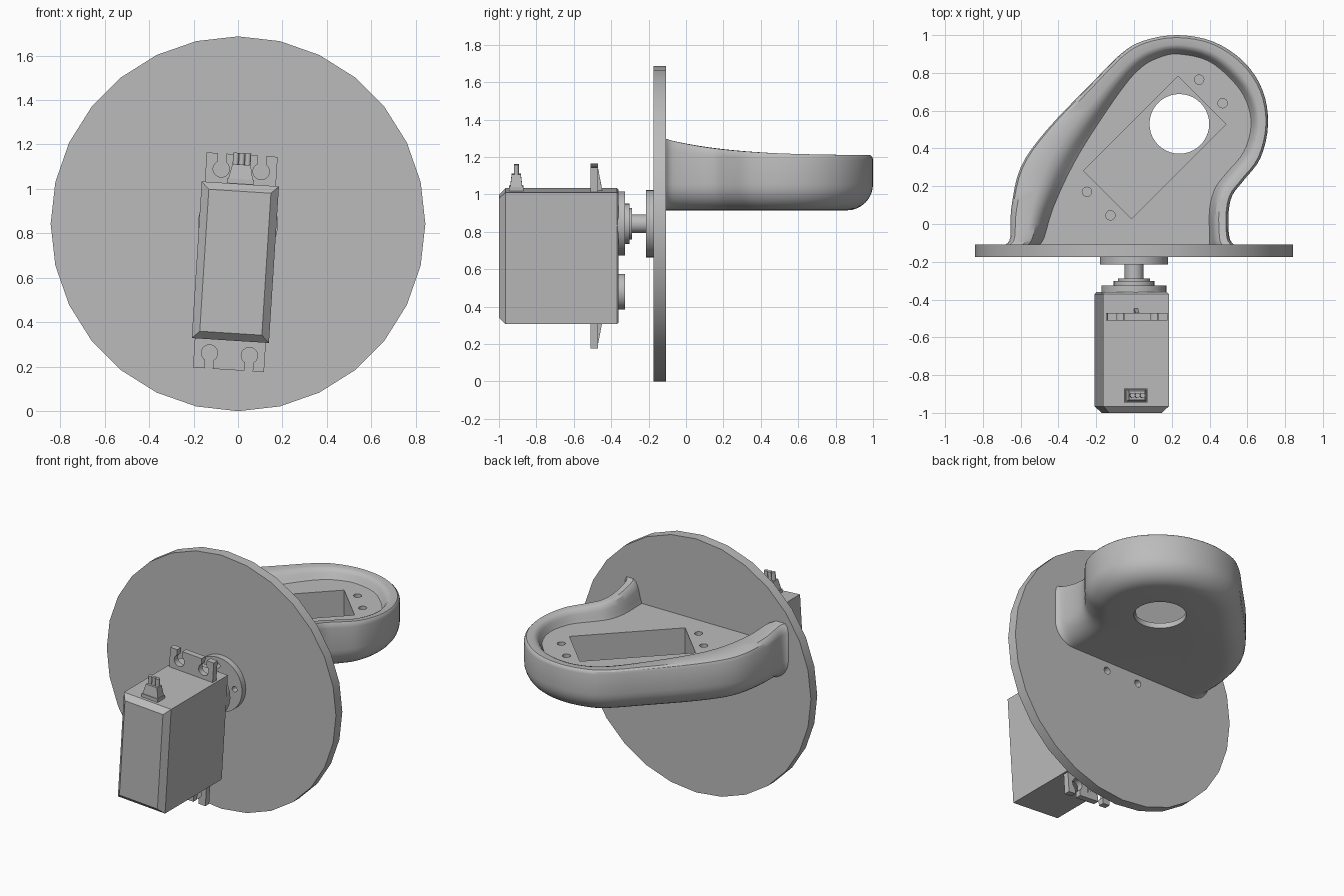
import bpy, bmesh, math
from mathutils import Matrix, Vector

cube = bpy.data.objects.get("Cube")
if cube:
    bpy.data.objects.remove(cube)

grey = bpy.data.materials.new("plain grey")
grey.use_nodes = True
grey.diffuse_color = (0.5, 0.5, 0.5, 1)
grey.node_tree.nodes["Principled BSDF"].inputs["Base Color"].default_value = (0.5, 0.5, 0.5, 1)

WORLD = Matrix.Identity(4)
# Motor frame: slightly tilted in the front plane
MOTOR = Matrix.Translation((-0.012, 0, 0.67)) @ Matrix.Rotation(math.radians(3.65), 4, 'Y')


def finish(name, bm, frame=WORLD):
    bmesh.ops.recalc_face_normals(bm, faces=bm.faces)
    mesh = bpy.data.meshes.new(name)
    bm.to_mesh(mesh)
    bm.free()
    mesh.materials.append(grey)
    obj = bpy.data.objects.new(name, mesh)
    bpy.context.collection.objects.link(obj)
    obj.matrix_world = frame
    return obj


def cylinder(name, centre, radius, start, end, axis='Y', sides=32, frame=WORLD):
    """Cylinder along y (centre is x, z) or along z (centre is x, y)."""
    bm = bmesh.new()
    mid = (start + end) / 2
    if axis == 'Y':
        place = Matrix.Translation((centre[0], mid, centre[1])) @ Matrix.Rotation(math.pi / 2, 4, 'X')
    else:
        place = Matrix.Translation((centre[0], centre[1], mid))
    bmesh.ops.create_cone(bm, cap_ends=True, segments=sides, radius1=radius, radius2=radius,
                          depth=abs(end - start), matrix=place)
    return finish(name, bm, frame)


def box(name, low, high, frame=WORLD, taper=1):
    """Box between two corners; taper shrinks its top."""
    low, high = Vector(low), Vector(high)
    bm = bmesh.new()
    bmesh.ops.create_cube(bm, size=1)
    for v in bm.verts:
        if v.co.z > 0:
            v.co.x *= taper
            v.co.y *= taper
        v.co = (low + high) / 2 + v.co * (high - low)
    return finish(name, bm, frame)


def loft(bm, rings, closed):
    loops = [[bm.verts.new(p) for p in ring] for ring in rings]
    count = len(loops[0])
    for a, b in zip(loops, loops[1:]):
        for i in range(count if closed else count - 1):
            j = (i + 1) % count
            bm.faces.new((a[i], a[j], b[j], b[i]))
    bm.faces.new(loops[0])
    bm.faces.new(loops[-1])
    return loops


def cut(obj, cutters):
    bpy.context.view_layer.update()
    bpy.context.view_layer.objects.active = obj
    for cutter in cutters:
        cutter.hide_render = True
        mod = obj.modifiers.new("cut", 'BOOLEAN')
        mod.operation = 'DIFFERENCE'
        mod.object = cutter
        bpy.ops.object.modifier_apply(modifier=mod.name)
        bpy.data.objects.remove(cutter)


# Large round plate with two visible bolt holes
AXIS = (0, 0.843)
disc = cylinder("round_plate", AXIS, 0.843, -0.175, -0.108, sides=28)
cut(disc, [cylinder("bolt_cutter", (x, 0.855), 0.024, -0.3, 0, sides=16) for x in (-0.12, 0.12)])

# Bracket outline: outer edge and matching inner floor edge, from left of the plate round to the right
EDGE = [
    (-.68, -.11, -.5, -.11), (-.655, -.07, -.475, -.07), (-.65, .08, -.43, .08),
    (-.6, .3, -.34, .28), (-.46, .5, -.23, .47), (-.22, .75, -.06, .72),
    (-.07, .9, .04, .83), (.05, .97, .13, .88), (.23, 1, .23, .9),
    (.42, .965, .39, .865), (.58, .86, .52, .76), (.68, .71, .595, .65),
    (.71, .53, .62, .52), (.67, .35, .58, .38), (.58, .23, .49, .27),
    (.52, .15, .43, .19), (.5, .05, .4, .08), (.505, -.07, .4, -.07), (.53, -.11, .4, -.11)]


def smooth_path(points, steps):
    pts = [Vector(p) for p in points]
    pts = [pts[0]] + pts + [pts[-1]]
    out = []
    for a, b, c, d in zip(pts, pts[1:], pts[2:], pts[3:]):
        for k in range(steps):
            t = k / steps
            out.append(b + (c - a) * (t / 2) + (a * 2 - b * 5 + c * 4 - d) * (t * t / 2)
                       + (b * 3 - a - c * 3 + d) * (t ** 3 / 2))
    return out + [pts[-1]]


path = smooth_path(EDGE, 4)
outer = [Vector(p[:2]) for p in path]
inner = [Vector(p[2:]) for p in path]
inward = []
for i, p in enumerate(outer):
    step = outer[min(i + 1, len(outer) - 1)] - outer[max(i - 1, 0)]
    n = Vector((step.y, -step.x)).normalized()
    inward.append(n if p.y > 0 else Vector((-math.copysign(1, p.x), 0)))

BASE, FLOOR, ROUND = 0.915, 1.15, 0.14


def rim_height(y):
    return 1.208 + 0.09 * math.exp(-(y + 0.11) / 0.3)


rings = []
# Rounded underside edge
for k in range(9):
    a = math.pi / 2 * k / 8
    rings.append([(*(p + n * ROUND * (1 - math.sin(a))), BASE + ROUND * (1 - math.cos(a)))
                  for p, n in zip(outer, inward)])
# Rim: across from the outer edge to the floor, with the share of rim height kept
for across, keep in ((0, .6), (.04, .85), (.13, 1), (.5, 1), (.66, .9), (.8, .62), (.9, .25), (1, 0)):
    rings.append([(*p.lerp(q, across), FLOOR + (rim_height(p.y) - FLOOR) * keep)
                  for p, q in zip(outer, inner)])
bm = bmesh.new()
loops = loft(bm, rings, False)
bm.faces.new([l[0] for l in loops] + [l[-1] for l in reversed(loops)])
bracket = finish("cradle_bracket", bm)

# Slanted pocket, lens hole and four screw holes
SLANT = Matrix.Translation((0.11, 0.405, 0)) @ Matrix.Rotation(math.pi / 4, 4, 'Z')
cutters = [box("pocket_cutter", (-.354, -.18, .95), (.354, .18, 1.5), SLANT),
           cylinder("lens_cutter", (.24, .53), .158, .8, 1.5, 'Z', 40)]
cutters += [cylinder("screw_cutter", (x, y), .025, 1.0, 1.5, 'Z', 16, SLANT)
            for x in (-.42, .42) for y in (-.088, .088)]
cut(bracket, cutters)

# Output horn, shaft and collars
horn = cylinder("output_horn", AXIS, 0.18, -0.215, -0.174, sides=40)
cut(horn, [cylinder("horn_cutter", (AXIS[0] + .125 * math.cos(a), AXIS[1] + .125 * math.sin(a)),
                    .018, -.3, -.1, sides=12) for a in (0, math.pi / 2, math.pi, -math.pi / 2)])
cylinder("output_shaft", AXIS, 0.05, -0.3, -0.21)
cylinder("shaft_collar", AXIS, 0.085, -0.33, -0.288)
cylinder("shaft_collar_base", AXIS, 0.108, -0.33, -0.303)

# Motor body with chamfered ends
bm = bmesh.new()
SECTIONS = ((-1, .14, .32), (-.965, .174, .353), (-.37, .174, .353), (-.36, .165, .345))
loft(bm, [[(w * sx, y, h * sz) for sx, sz in ((-1, -1), (1, -1), (1, 1), (-1, 1))]
          for y, w, h in SECTIONS], True)
finish("motor_body", bm, MOTOR)

# Gear housing on the shaft side
cylinder("gear_housing", (0, .175), .172, -.37, -.325, frame=MOTOR, sides=40)
cylinder("gear_boss", (0, -.19), .095, -.37, -.325, frame=MOTOR)

# Mounting ears with open keyhole slots and a small rib, above and below
for label, s in (("upper", 1), ("lower", -1)):
    ear = box(label + "_mounting_ear", (-.16, -.51, min(s * .34, s * .485)),
              (.16, -.47, max(s * .34, s * .485)), MOTOR)
    slots = []
    for x in (-.09, .09):
        slots.append(cylinder("slot_cutter", (x, s * .415), .037, -.6, -.4, sides=20, frame=MOTOR))
        slots.append(box("slot_cutter", (x - .019, -.6, min(s * .42, s * .55)),
                         (x + .019, -.4, max(s * .42, s * .55)), MOTOR))
    cut(ear, slots)
    bm = bmesh.new()
    loft(bm, [[(x, -.48, s * .34), (x, -.445, s * .34), (x, -.47, s * .47), (x, -.48, s * .47)]
              for x in (-.01, .01)], True)
    finish(label + "_ear_rib", bm, MOTOR)

# Cable strain relief with three wires
box("cable_base", (-.06, -.945, .34), (.06, -.87, .375), MOTOR)
box("cable_boot", (-.055, -.94, .375), (.055, -.875, .44), MOTOR, 0.75)
for x in (-.027, 0, .027):
    cylinder("cable_wire", (x, -.907), .0135, .43, .492, 'Z', 12, MOTOR)

# Smooth shading that keeps sharp edges
for obj in bpy.context.scene.objects:
    if obj.type == 'MESH':
        bpy.ops.object.select_all(action='DESELECT')
        obj.select_set(True)
        bpy.context.view_layer.objects.active = obj
        bpy.ops.object.shade_smooth_by_angle(angle=math.radians(32))
